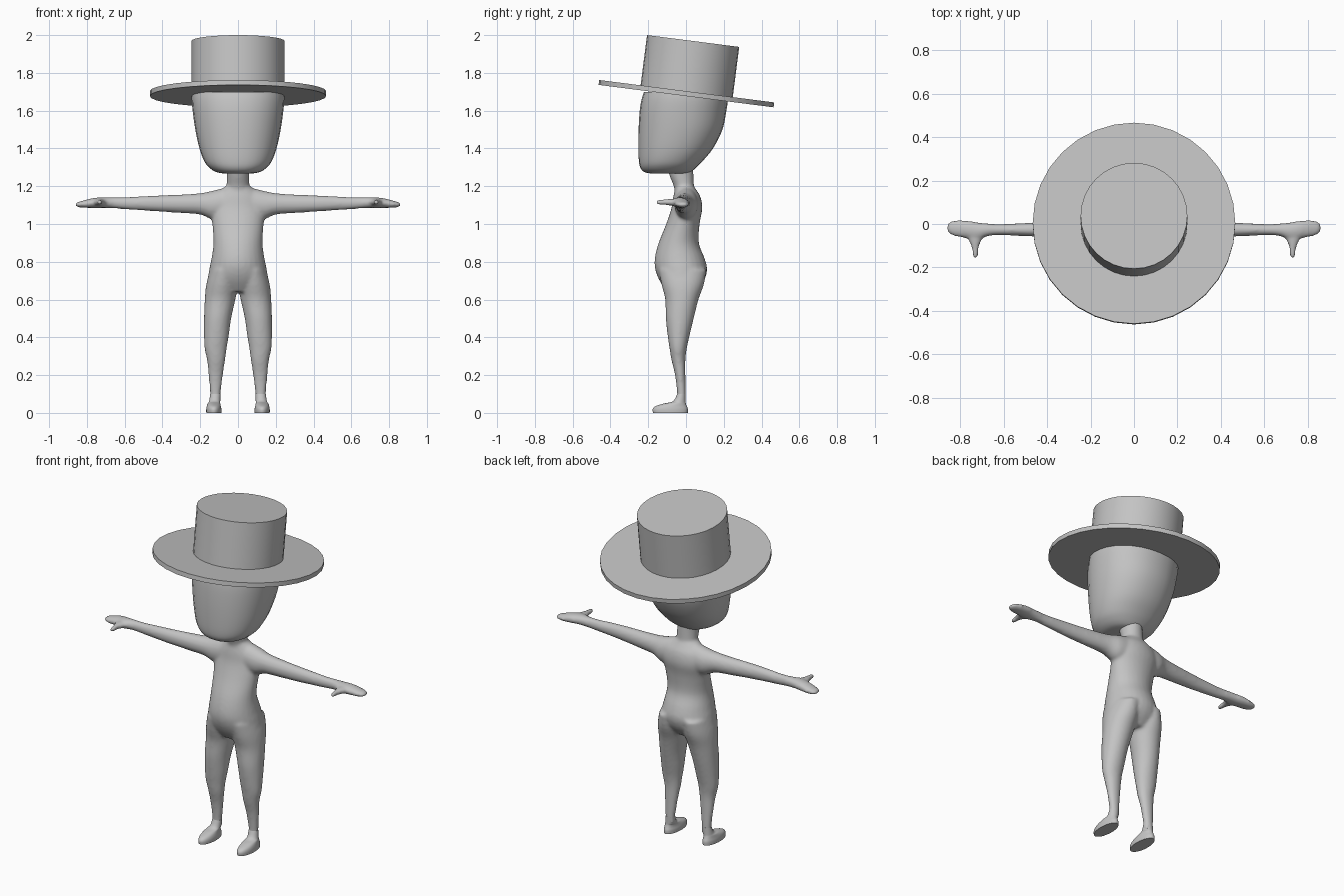
import bpy, bmesh, math
from mathutils import Vector, Matrix

grey = bpy.data.materials.new("plain grey")
grey.diffuse_color = (0.55, 0.55, 0.55, 1)
SIDES = 28


def smooth_rows(rows, steps=4):
    """Catmull-Rom resampling of section rows."""
    rows = [Vector(r) for r in rows]
    out = []
    for i in range(len(rows) - 1):
        a, b, c, d = (rows[max(0, min(len(rows) - 1, i + k))] for k in (-1, 0, 1, 2))
        for s in range(steps):
            t = s / steps
            out.append(0.5 * (2 * b + (c - a) * t + (2 * a - 5 * b + 4 * c - d) * t * t
                              + (3 * b - a - 3 * c + d) * t ** 3))
    return out + [rows[-1]]


def loft(bm, rows, axis="z", side=1, power=1.0):
    """Rows are (position, min u, max u, min v, max v); u, v are the other two axes in order."""
    rings = []
    for p, u0, u1, v0, v1 in smooth_rows(rows):
        ring = []
        for k in range(SIDES):
            a = 2 * math.pi * k / SIDES
            c, s = math.cos(a), math.sin(a)
            u = (u0 + u1) / 2 + (u1 - u0) / 2 * math.copysign(abs(c) ** power, c)
            v = (v0 + v1) / 2 + (v1 - v0) / 2 * math.copysign(abs(s) ** power, s)
            x, y, z = {"z": (u, v, p), "x": (p, u, v), "y": (u, p, v)}[axis]
            ring.append(bm.verts.new((x * side, y, z)))
        rings.append(ring)
    for r, q in zip(rings, rings[1:]):
        for k in range(SIDES):
            j = (k + 1) % SIDES
            bm.faces.new((r[k], r[j], q[j], q[k]))
    bm.faces.new(rings[0])
    bm.faces.new(rings[-1])


def finish(bm, name, angle=60):
    bmesh.ops.recalc_face_normals(bm, faces=bm.faces)
    mesh = bpy.data.meshes.new(name)
    bm.to_mesh(mesh)
    bm.free()
    ob = bpy.data.objects.new(name, mesh)
    bpy.context.collection.objects.link(ob)
    mesh.materials.append(grey)
    bpy.ops.object.select_all(action="DESELECT")
    bpy.context.view_layer.objects.active = ob
    ob.select_set(True)
    bpy.ops.object.shade_smooth_by_angle(angle=math.radians(angle))
    return ob


# Body: torso, legs, arms and thumbs fused into one soft skin
bm = bmesh.new()
torso = [(0.64, -0.10, 0.10, -0.10, 0.05), (0.70, -0.155, 0.155, -0.14, 0.095),
         (0.76, -0.152, 0.152, -0.163, 0.112), (0.82, -0.14, 0.14, -0.165, 0.098),
         (0.90, -0.13, 0.13, -0.145, 0.068), (1.00, -0.136, 0.136, -0.105, 0.072),
         (1.08, -0.145, 0.145, -0.078, 0.086), (1.14, -0.13, 0.13, -0.068, 0.078),
         (1.18, -0.09, 0.09, -0.06, 0.055), (1.20, -0.065, 0.065, -0.06, 0.042)]
neck = [(1.14, -0.06, 0.06, -0.055, 0.045), (1.20, -0.06, 0.06, -0.065, 0.042),
        (1.25, -0.06, 0.06, -0.085, 0.04), (1.31, -0.062, 0.062, -0.105, 0.038)]
leg = [(0.06, 0.09, 0.148, -0.05, -0.002), (0.10, 0.092, 0.148, -0.047, -0.001),
       (0.20, 0.08, 0.156, -0.058, -0.003), (0.28, 0.068, 0.164, -0.077, -0.003),
       (0.34, 0.06, 0.177, -0.087, 0.004), (0.40, 0.05, 0.18, -0.096, 0.017),
       (0.50, 0.036, 0.18, -0.107, 0.041), (0.60, 0.014, 0.176, -0.11, 0.066),
       (0.68, 0.0, 0.168, -0.13, 0.095), (0.76, 0.0, 0.148, -0.145, 0.108)]
arm = [(0.08, -0.06, 0.065, 1.02, 1.19), (0.14, -0.06, 0.06, 1.025, 1.175),
       (0.20, -0.057, 0.04, 1.05, 1.163), (0.30, -0.057, 0.025, 1.058, 1.156),
       (0.45, -0.058, 0.008, 1.068, 1.15), (0.60, -0.052, 0.0, 1.078, 1.142),
       (0.67, -0.055, 0.002, 1.084, 1.142), (0.72, -0.072, 0.008, 1.085, 1.142),
       (0.77, -0.066, 0.016, 1.085, 1.137), (0.82, -0.058, 0.018, 1.086, 1.124),
       (0.85, -0.046, 0.01, 1.09, 1.115), (0.863, -0.03, -0.008, 1.096, 1.108)]
thumb = [(-0.16, 0.724, 0.738, 1.108, 1.122), (-0.145, 0.718, 0.744, 1.102, 1.128),
         (-0.11, 0.716, 0.748, 1.10, 1.132), (-0.07, 0.70, 0.765, 1.096, 1.134),
         (-0.03, 0.69, 0.78, 1.094, 1.134)]
loft(bm, torso)
loft(bm, neck)
for side in (1, -1):
    loft(bm, leg, side=side)
    loft(bm, arm, "x", side)
    loft(bm, thumb, "y", side)
body = finish(bm, "body")
remesh = body.modifiers.new("fuse", "REMESH")
remesh.mode = "VOXEL"
remesh.voxel_size = 0.009
remesh.use_smooth_shade = True
relax = body.modifiers.new("relax", "SMOOTH")
relax.factor = 0.5
relax.iterations = 6

# Feet with flat soles
foot = [(0.0, 0.088, 0.168, -0.175, 0.01), (0.02, 0.088, 0.168, -0.176, 0.01),
        (0.036, 0.091, 0.165, -0.16, 0.004), (0.05, 0.094, 0.16, -0.115, -0.001),
        (0.062, 0.094, 0.153, -0.068, -0.002), (0.10, 0.093, 0.147, -0.047, -0.002)]
for side, label in ((1, "left"), (-1, "right")):
    bm = bmesh.new()
    loft(bm, foot, side=side)
    finish(bm, label + "_foot", 50)

# Head: upright face, back sweeping in to the neck
head = [(1.268, -0.08, 0.08, -0.19, 0.01), (1.275, -0.115, 0.115, -0.22, 0.025),
        (1.295, -0.148, 0.148, -0.24, 0.05), (1.33, -0.177, 0.177, -0.249, 0.085),
        (1.40, -0.204, 0.204, -0.252, 0.143), (1.50, -0.226, 0.226, -0.251, 0.193),
        (1.60, -0.24, 0.24, -0.245, 0.214), (1.66, -0.245, 0.245, -0.235, 0.222),
        (1.70, -0.243, 0.243, -0.222, 0.222)]
bm = bmesh.new()
loft(bm, head, power=0.92)
finish(bm, "head")


# Hat, tipped back
tilt = Matrix.Translation((0, 0.002, 1.69)) @ Matrix.Rotation(math.radians(-7.3), 4, "X")
for name, radius, low, high in (("hat_brim", 0.467, -0.013, 0.013),
                                ("hat_crown", 0.246, 0.0, 0.281)):
    bm = bmesh.new()
    bmesh.ops.create_cone(bm, cap_ends=True, segments=32, radius1=radius, radius2=radius,
                          depth=high - low,
                          matrix=tilt @ Matrix.Translation((0, 0, (low + high) / 2)))
    finish(bm, name, 40)
